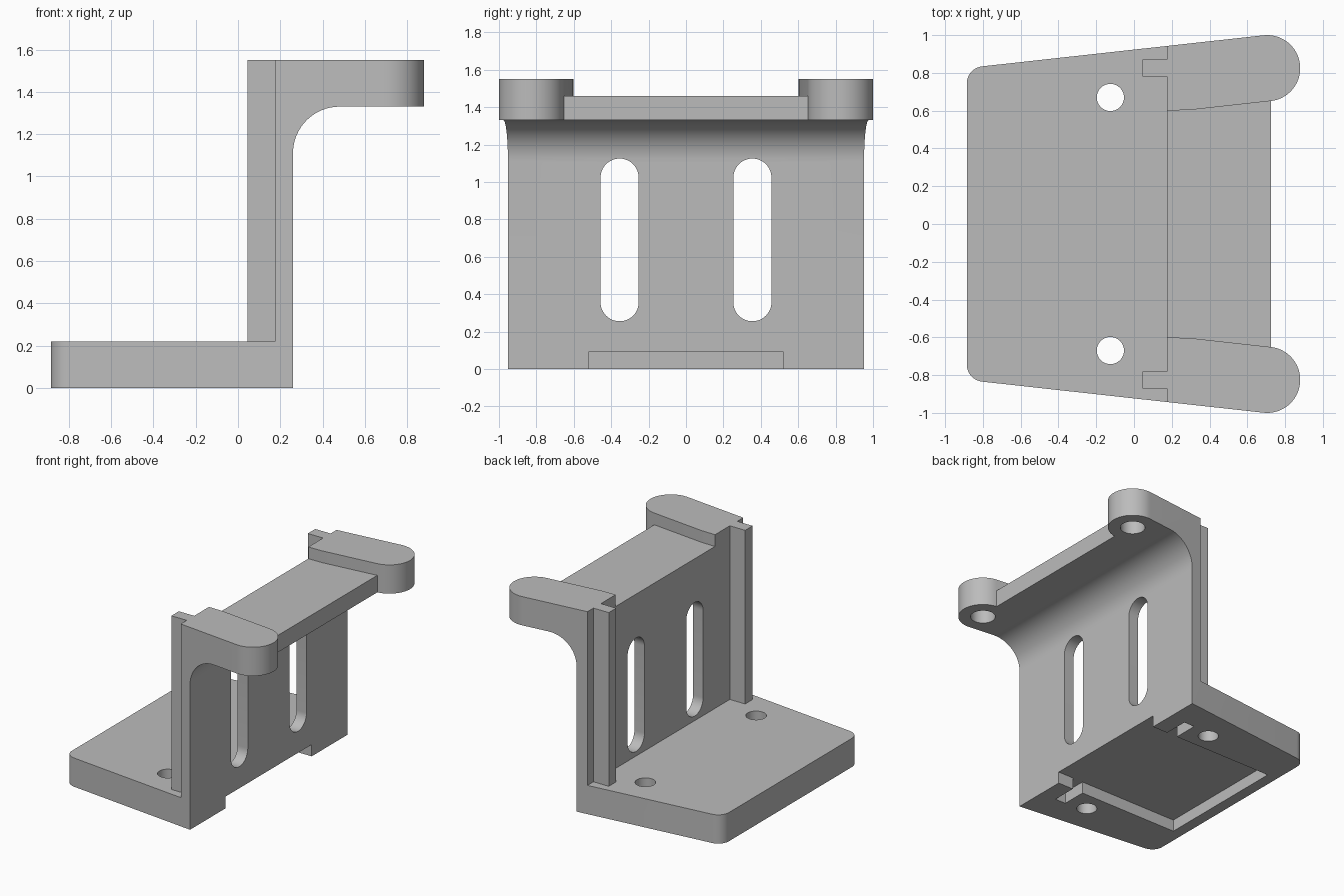
import bpy, bmesh
from math import cos, sin, radians, atan
from mathutils import Vector

cube = bpy.data.objects.get("Cube")
if cube:
    bpy.data.objects.remove(cube, do_unlink=True)

grey = bpy.data.materials.new("light grey")
grey.use_nodes = True
colour = (0.5, 0.5, 0.5, 1)
grey.diffuse_color = colour
grey.node_tree.nodes["Principled BSDF"].inputs["Base Color"].default_value = colour


def arc(cx, cy, r, start, end, steps=24):
    """Points along an arc, angles in degrees."""
    angles = [radians(start + (end - start) * i / steps) for i in range(steps + 1)]
    return [(cx + r * cos(a), cy + r * sin(a)) for a in angles]


def prism(name, points, low, high, axis="z"):
    """Extrude a closed 2D outline along one axis."""
    place = {"x": lambda a, b, t: (t, a, b),
             "y": lambda a, b, t: (a, t, b),
             "z": lambda a, b, t: (a, b, t)}[axis]
    bm = bmesh.new()
    face = bm.faces.new([bm.verts.new(place(a, b, low)) for a, b in points])
    out = bmesh.ops.extrude_face_region(bm, geom=[face])
    shift = Vector(place(0, 0, high - low))
    bmesh.ops.translate(bm, vec=shift,
                        verts=[v for v in out["geom"] if isinstance(v, bmesh.types.BMVert)])
    bmesh.ops.recalc_face_normals(bm, faces=bm.faces)
    mesh = bpy.data.meshes.new(name)
    bm.to_mesh(mesh)
    bm.free()
    mesh.materials.append(grey)
    obj = bpy.data.objects.new(name, mesh)
    bpy.context.collection.objects.link(obj)
    return obj


def box(name, x0, x1, y0, y1, z0, z1):
    return prism(name, [(x0, y0), (x1, y0), (x1, y1), (x0, y1)], z0, z1)


def combine(target, tool, operation):
    """Apply a boolean and discard the tool."""
    mod = target.modifiers.new(operation, "BOOLEAN")
    mod.operation, mod.object, mod.solver = operation, tool, "EXACT"
    graph = bpy.context.evaluated_depsgraph_get()
    mesh = bpy.data.meshes.new_from_object(target.evaluated_get(graph))
    target.modifiers.clear()
    target.data = mesh
    bpy.data.objects.remove(tool, do_unlink=True)


# Side profile: base plate, upright wall and filleted top arm
side = [(-1, 0), (0.26, 0)]
side += arc(0.48, 1.11, 0.22, 180, 90, 16)
side += [(1, 1.33), (1, 1.55), (0.175, 1.55), (0.175, 0.22), (-1, 0.22)]
bracket = prism("bracket", side, -1.1, 1.1, "y")

# Tapered plan outline with rounded back corners and ear tips
taper = 6.3
half = arc(-0.795, 0.745, 0.09, 180, 90 + taper, 10)
half += arc(0.705, 0.825, 0.175, 90 + taper, taper - 90, 32)
outline = half + [(x, -y) for x, y in reversed(half)]
combine(bracket, prism("plan", outline, -0.2, 1.8), "INTERSECT")

# Lowered plate between the two ears
edge = [(0.1, 0.6), (0.29, 0.603), half[-1], (0.75, half[-1][1])]
pocket = edge + [(x, -y) for x, y in reversed(edge)]
combine(bracket, prism("pocket", pocket, 1.46, 1.7), "DIFFERENCE")

# Shallow recess under the base, open at the wall
combine(bracket, box("recess", -0.80, 0.4, -0.52, 0.52, -0.1, 0.09), "DIFFERENCE")
combine(bracket, box("cross_slot", 0.04, 0.13, -0.71, 0.71, -0.1, 0.09), "DIFFERENCE")

for s in (1, -1):
    # Guide rib on the wall
    y0, y1 = sorted((s * 0.78, s * 0.87))
    combine(bracket, box("rib", 0.045, 0.2, y0, y1, 0.2, 1.55), "UNION")
    # Long rounded slot through the wall
    slot = arc(s * 0.355, 1.023, 0.102, 0, 180) + arc(s * 0.355, 0.357, 0.102, 180, 360)
    combine(bracket, prism("slot", slot, 0.1, 0.4, "x"), "DIFFERENCE")
    # Screw hole through the base and blind hole under the ear
    hole = arc(-0.125, s * 0.67, 0.072, 0, 360, 32)[:-1]
    combine(bracket, prism("base_hole", hole, -0.1, 0.4), "DIFFERENCE")
    hole = arc(0.705, s * 0.825, 0.088, 0, 360, 32)[:-1]
    combine(bracket, prism("ear_hole", hole, 1.2, 1.46), "DIFFERENCE")

bpy.ops.object.select_all(action="DESELECT")
bracket.select_set(True)
bpy.context.view_layer.objects.active = bracket
bpy.ops.object.shade_smooth_by_angle(angle=radians(25))
